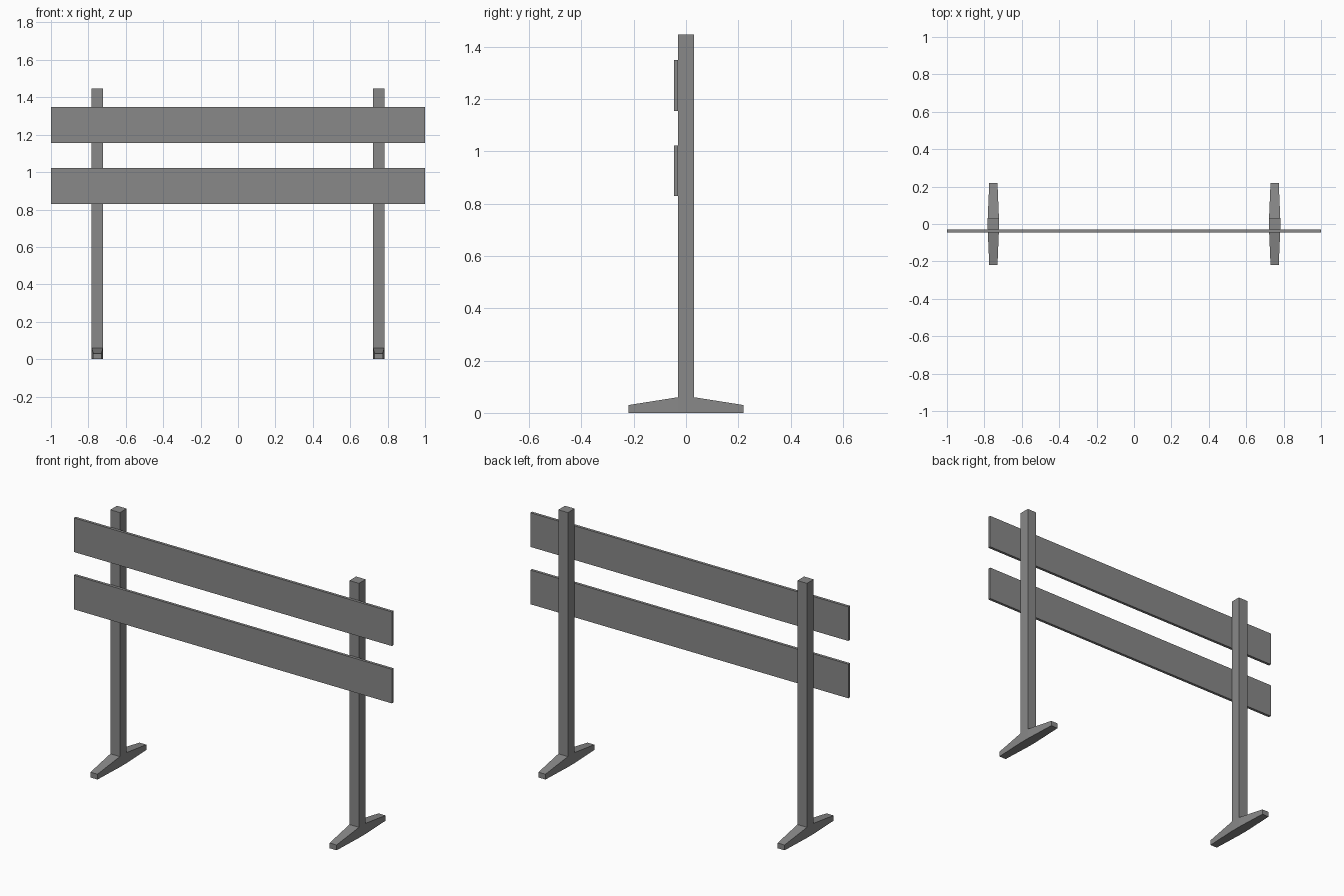
import bpy
import bmesh

default = bpy.data.objects.get("Cube")
if default:
    bpy.data.objects.remove(default, do_unlink=True)

# Single grey material
grey = bpy.data.materials.new("mid_grey")
grey.use_nodes = True
colour = (0.25, 0.25, 0.25, 1)
grey.diffuse_color = colour
grey.node_tree.nodes["Principled BSDF"].inputs["Base Color"].default_value = colour


def finish(name, bm, location=(0, 0, 0)):
    bmesh.ops.recalc_face_normals(bm, faces=bm.faces)
    mesh = bpy.data.meshes.new(name)
    bm.to_mesh(mesh)
    bm.free()
    mesh.materials.append(grey)
    obj = bpy.data.objects.new(name, mesh)
    obj.location = location
    bpy.context.collection.objects.link(obj)


def box(name, low, high):
    bm = bmesh.new()
    bmesh.ops.create_cube(bm, size=1)
    for v in bm.verts:
        v.co = [a + (b - a) * (c + 0.5) for a, b, c in zip(low, high, v.co)]
    finish(name, bm)


def foot(name, x):
    # Rectangular sections (y, half width, height) joined along the foot
    bm = bmesh.new()
    sections = [(-0.22, 0.022, 0.03), (-HALF, HALF, 0.06),
                (HALF, HALF, 0.06), (0.22, 0.022, 0.03)]
    rings = [[bm.verts.new(p) for p in
              ((-w, y, 0), (w, y, 0), (w, y, h), (-w, y, h))]
             for y, w, h in sections]
    for a, b in zip(rings, rings[1:]):
        for i in range(4):
            j = (i + 1) % 4
            bm.faces.new((a[i], a[j], b[j], b[i]))
    bm.faces.new(rings[0])
    bm.faces.new(rings[-1])
    finish(name, bm, (x, 0, 0))


HALF = 0.03     # half thickness of a post
POST_X = 0.752

# Posts, each rising from a tapered foot
for side, x in (("left", POST_X), ("right", -POST_X)):
    foot(side + "_foot", x)
    box(side + "_post", (x - HALF, -HALF, 0.06), (x + HALF, HALF, 1.447))

# Boards fixed to the front of the posts
for name, bottom in (("lower_board", 0.829), ("upper_board", 1.155)):
    box(name, (-1, -0.046, bottom), (1, -HALF, bottom + 0.194))
